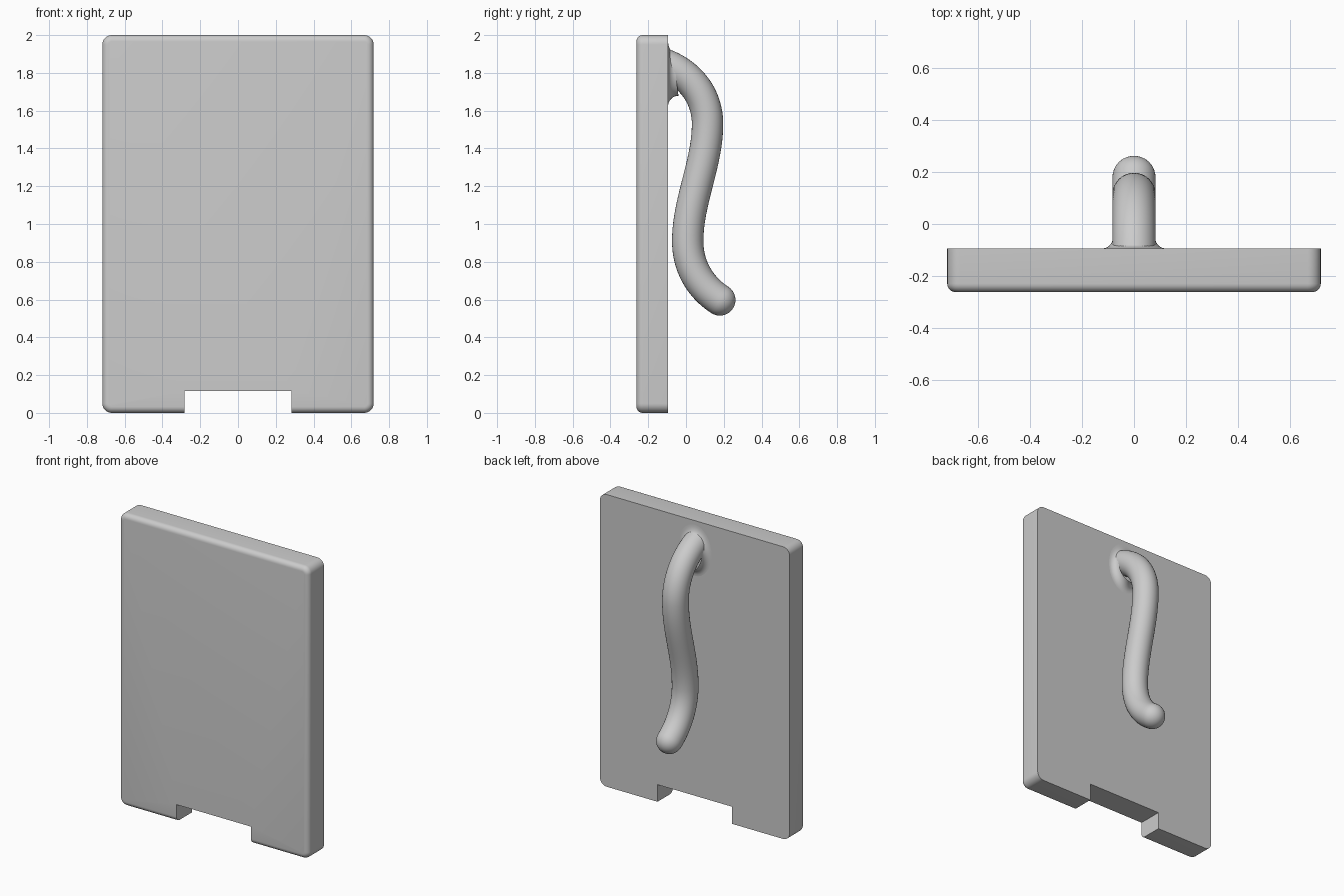
import bpy, bmesh, math
from mathutils import Vector

cube = bpy.data.objects.get("Cube")
if cube:
    bpy.data.objects.remove(cube, do_unlink=True)

FRONT, BACK = -0.262, -0.095     # plate depth
HALF_W, HEIGHT = 0.718, 2.0
TUBE_R, SIDES = 0.083, 32

grey = bpy.data.materials.new("plain_grey")
grey.use_nodes = True
grey.diffuse_color = (0.6, 0.6, 0.6, 1)
grey.node_tree.nodes["Principled BSDF"].inputs["Base Color"].default_value = (0.6, 0.6, 0.6, 1)


def make_object(name, bm):
    bmesh.ops.recalc_face_normals(bm, faces=bm.faces)
    mesh = bpy.data.meshes.new(name)
    bm.to_mesh(mesh)
    bm.free()
    obj = bpy.data.objects.new(name, mesh)
    bpy.context.collection.objects.link(obj)
    mesh.materials.append(grey)
    return obj


def box(lo, hi):
    bm = bmesh.new()
    bmesh.ops.create_cube(bm, size=1)
    for v in bm.verts:
        v.co = [(a + b) / 2 + c * (b - a) for a, b, c in zip(lo, hi, v.co)]
    return bm


def smooth(obj):
    bpy.ops.object.select_all(action='DESELECT')
    obj.select_set(True)
    bpy.context.view_layer.objects.active = obj
    bpy.ops.object.shade_smooth_by_angle(angle=math.radians(35))


def loft(bm, rings):
    """Skin a list of point rings with quads and return their vertices."""
    loops = [[bm.verts.new(p) for p in ring] for ring in rings]
    for a, b in zip(loops, loops[1:]):
        for i in range(SIDES):
            j = (i + 1) % SIDES
            bm.faces.new((a[i], a[j], b[j], b[i]))
    return loops


ANGLES = [2 * math.pi * i / SIDES for i in range(SIDES)]

# Plate: rounded corners, softened front rim, sharp back rim
bm = box((-HALF_W, FRONT, 0), (HALF_W, BACK, HEIGHT))
corners = [e for e in bm.edges if abs(e.verts[0].co.y - e.verts[1].co.y) > 0.01]
bmesh.ops.bevel(bm, geom=corners, offset=0.05, segments=8, profile=0.5, affect='EDGES')
rim = [e for e in bm.edges if all(v.co.y < FRONT + 0.001 for v in e.verts)]
bmesh.ops.bevel(bm, geom=rim, offset=0.033, segments=6, profile=0.5, affect='EDGES')
plate = make_object("plate", bm)

# Notch in the bottom edge
cutter = make_object("notch_cutter", box((-0.282, -0.5, -0.2), (0.282, 0.2, 0.117)))
cutter.hide_render = True
cut = plate.modifiers.new("notch", 'BOOLEAN')
cut.operation, cut.solver, cut.object = 'DIFFERENCE', 'EXACT', cutter
bpy.context.view_layer.objects.active = plate
bpy.ops.object.modifier_apply(modifier=cut.name)
bpy.data.objects.remove(cutter, do_unlink=True)
smooth(plate)

# Handle: S-shaped round bar, centre line as three Bezier spans in (y, z)
spans = [((-0.10, 1.84), (0.03, 1.785), (0.114, 1.67), (0.114, 1.53)),
         ((0.114, 1.53), (0.114, 1.32), (0.009, 1.12), (0.009, 0.91)),
         ((0.009, 0.91), (0.009, 0.76), (0.09, 0.655), (0.179, 0.598))]
STEPS = 20
path = []
for span in spans:
    a, b, c, d = (Vector((0, y, z)) for y, z in span)
    for k in range(STEPS + 1):
        t = k / STEPS
        s = 1 - t
        pos = a * s**3 + b * 3 * s * s * t + c * 3 * s * t * t + d * t**3
        tan = (b - a) * s * s + (c - b) * 2 * s * t + (d - c) * t * t
        if not path or (pos - path[-1][0]).length > 1e-4:
            path.append((pos, tan.normalized()))


def tube_ring(pos, tan, radius):
    side = Vector((1, 0, 0))
    up = side.cross(tan)
    return [pos + (side * math.cos(a) + up * math.sin(a)) * radius for a in ANGLES]


start, start_tan = path[0]
end, end_tan = path[-1]
rings = [tube_ring(start - start_tan * 0.05, start_tan, TUBE_R)]
rings += [tube_ring(p, t, TUBE_R) for p, t in path]
for k in range(1, 10):           # rounded tip
    u = math.pi / 2 * k / 10
    rings.append(tube_ring(end + end_tan * TUBE_R * math.sin(u), end_tan, TUBE_R * math.cos(u)))
bm = bmesh.new()
loops = loft(bm, rings)
bm.faces.new(loops[0])
tip = bm.verts.new(end + end_tan * TUBE_R)
for i in range(SIDES):
    bm.faces.new((loops[-1][i], loops[-1][(i + 1) % SIDES], tip))
smooth(make_object("handle", bm))

# Collar: concave flare blending the handle into the plate
rings = []
for k in range(9):
    u = math.pi / 2 * k / 8
    flare = 1 - math.sin(u)
    ring = []
    for a in ANGLES:
        depth = (0.04 - 0.015 * math.sin(a)) * (1 - math.cos(u))
        ring.append((math.cos(a) * (0.082 + 0.045 * flare), BACK + depth,
                     1.797 + math.sin(a) * (0.118 + 0.057 * flare)))
    rings.append(ring)
bm = bmesh.new()
loft(bm, rings)
smooth(make_object("handle_collar", bm))
